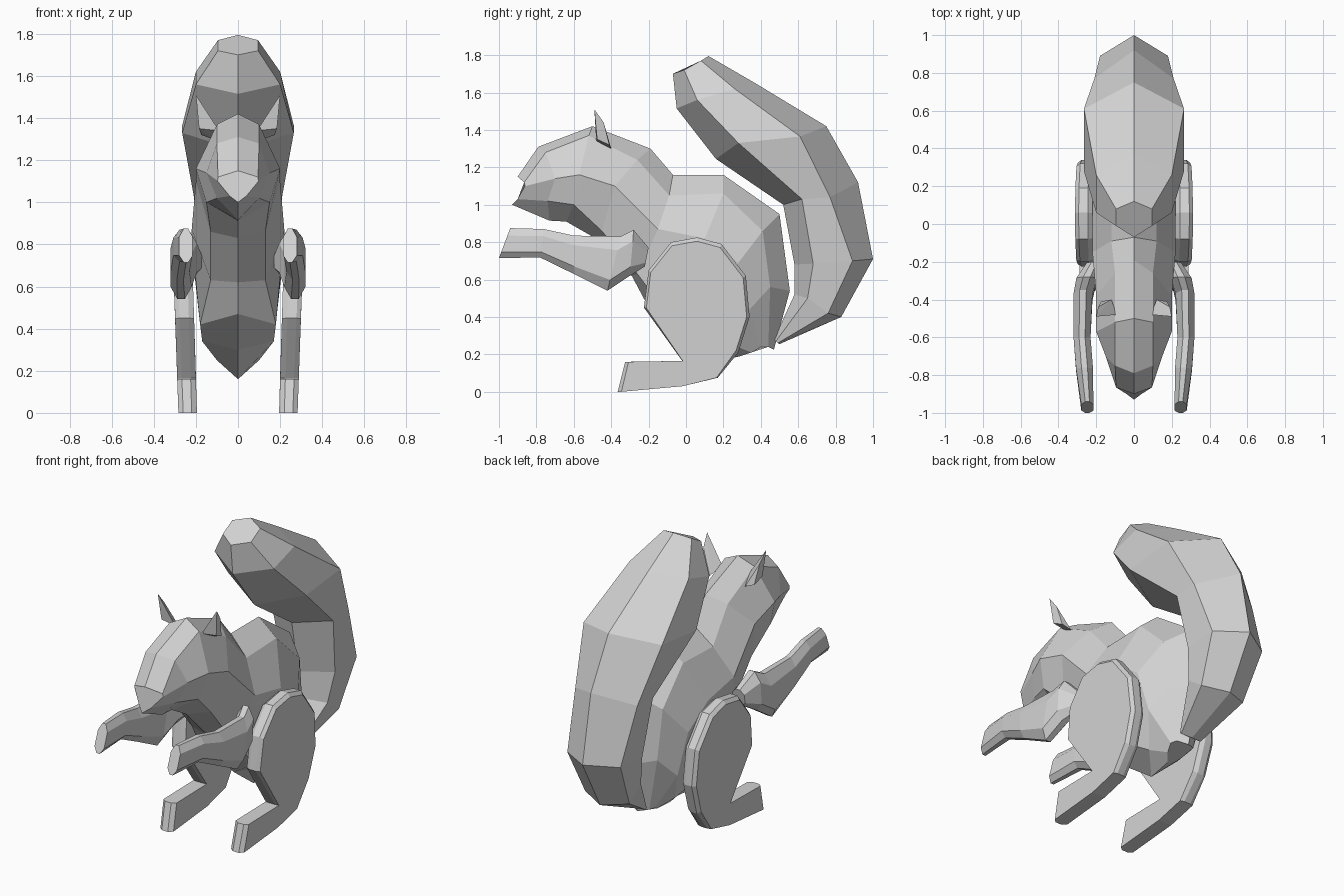
import bpy, bmesh
from mathutils import Vector

old = bpy.data.objects.get("Cube")
if old:
    bpy.data.objects.remove(old, do_unlink=True)

grey = bpy.data.materials.new("light_grey")
GREY = (0.66, 0.66, 0.66, 1.0)
grey.diffuse_color = GREY
grey.use_nodes = True
bsdf = grey.node_tree.nodes["Principled BSDF"]
bsdf.inputs["Base Color"].default_value = GREY
bsdf.inputs["Roughness"].default_value = 0.9


def finish(bm, name):
    bmesh.ops.recalc_face_normals(bm, faces=bm.faces)
    mesh = bpy.data.meshes.new(name)
    bm.to_mesh(mesh)
    bm.free()
    mesh.materials.append(grey)
    obj = bpy.data.objects.new(name, mesh)
    bpy.context.collection.objects.link(obj)
    return obj


def loft(name, rings):
    """Skin closed rings of equal length and cap both ends."""
    bm = bmesh.new()
    loops = [[bm.verts.new(p) for p in ring] for ring in rings]
    for a, b in zip(loops, loops[1:]):
        n = len(a)
        for i in range(n):
            j = (i + 1) % n
            bm.faces.new((a[i], a[j], b[j], b[i]))
    bm.faces.new(loops[0])
    bm.faces.new(loops[-1])
    return finish(bm, name)


def mirrored_ring(top, sides, bottom):
    """Ring from a top point, right-hand points (x, y, z) and a bottom point."""
    right = [Vector(p) for p in sides]
    left = [Vector((-x, y, z)) for x, y, z in reversed(sides)]
    return [Vector((0, *top))] + right + [Vector((0, *bottom))] + left


# Head and body: octagonal sections from nose to rump
body = [
    ((-.90, 1.15), [(.095, -.865, 1.12), (.097, -.86, 1.10), (.04, -.90, 1.03)], (-.93, 1.0)),
    ((-.79, 1.31), [(.10, -.75, 1.28), (.15, -.70, 1.14), (.10, -.74, 1.02)], (-.73, .915)),
    ((-.50, 1.42), [(.10, -.52, 1.37), (.20, -.57, 1.16), (.15, -.60, 1.0)], (-.64, .91)),
    ((-.19, 1.30), [(.10, -.26, 1.24), (.20, -.38, 1.10), (.13, -.45, .86)], (-.50, .83)),
    ((-.07, 1.16), [(.12, -.09, 1.05), (.22, -.15, .87), (.13, -.26, .63)], (-.29, .62)),
    ((.20, 1.16), [(.12, .20, 1.06), (.22, .10, .82), (.18, -.10, .42)], (-.21, .47)),
    ((.50, .95), [(.13, .41, .86), (.21, .28, .69), (.17, .10, .34)], (-.04, .30)),
    ((.555, .54), [(.12, .45, .56), (.18, .34, .44), (.10, .25, .25)], (.15, .16)),
    ((.47, .225), [(.06, .44, .24), (.07, .40, .24), (.05, .35, .21)], (.29, .19)),
]
loft("body", [mirrored_ring(*r) for r in body])

# Tail: hexagonal sections from tip to root
tail = [
    ((.12, 1.795), [(.095, .08, 1.77), (.095, -.01, 1.72)], (-.07, 1.70)),
    ((.37, 1.65), [(.20, .26, 1.62), (.20, .06, 1.56)], (-.05, 1.515)),
    ((.75, 1.42), [(.265, .61, 1.365), (.265, .28, 1.33)], (.16, 1.245)),
    ((.92, 1.12), [(.21, .77, 1.04), (.21, .62, 1.03)], (.52, 1.0)),
    ((1.0, .71), [(.18, .89, .70), (.18, .68, .685)], (.58, .68)),
    ((.83, .40), [(.15, .76, .42), (.15, .65, .50)], (.58, .52)),
    ((.50, .255), [(.07, .49, .26), (.07, .48, .27)], (.47, .28)),
]
loft("tail", [mirrored_ring(*r) for r in tail])

# Arm sections: top (y, z), bottom (y, z), centre x, half thickness
ARM = [
    ((-.94, .875), (-1.0, .715), .247, .032),
    ((-.76, .87), (-.78, .718), .262, .045),
    ((-.60, .835), (-.60, .63), .275, .045),
    ((-.35, .83), (-.42, .54), .27, .05),
    ((-.28, .865), (-.30, .62), .25, .055),
    ((-.20, .77), (-.22, .67), .21, .04),
]
SECTION = [(0, .35), (.25, 1), (.8, 1), (1, .35), (1, -.35), (.8, -1), (.25, -1), (0, -.35)]

# Hind leg silhouette (y, z): thigh, heel and foot in one outline
LEG = [(-.02, .165), (-.225, .45), (-.20, .65), (-.08, .80), (.06, .825), (.19, .79), (.32, .62),
       (.34, .40), (.28, .21), (.17, .075), (-.02, .03), (-.365, 0), (-.325, .16)]
# Layers through the leg: x at floor, x gain per unit of height, inset factor
LAYERS = [(.195, .03, .95), (.22, .03, 1), (.26, .04, 1), (.283, .035, .95)]

# Ear corners
EAR = [(.20, -.49, 1.51), (.19, -.44, 1.44), (.09, -.48, 1.34), (.185, -.475, 1.35),
       (.12, -.40, 1.30), (.175, -.41, 1.32)]

for side, label in ((1, "left"), (-1, "right")):
    rings = []
    for top, bottom, cx, half in ARM:
        t, b = Vector((0, *top)), Vector((0, *bottom))
        rings.append([t.lerp(b, f) + Vector((side * (cx + o * half), 0, 0)) for f, o in SECTION])
    loft(label + "_arm", rings)

    rings = []
    for x0, lean, s in LAYERS:
        rings.append([Vector((side * (x0 + lean * z), .03 + (y - .03) * s,
                              z if z < .2 else .42 + (z - .42) * s)) for y, z in LEG])
    loft(label + "_hind_leg", rings)

    bm = bmesh.new()
    for x, y, z in EAR:
        bm.verts.new((side * x, y, z))
    bmesh.ops.convex_hull(bm, input=bm.verts)
    finish(bm, label + "_ear")
